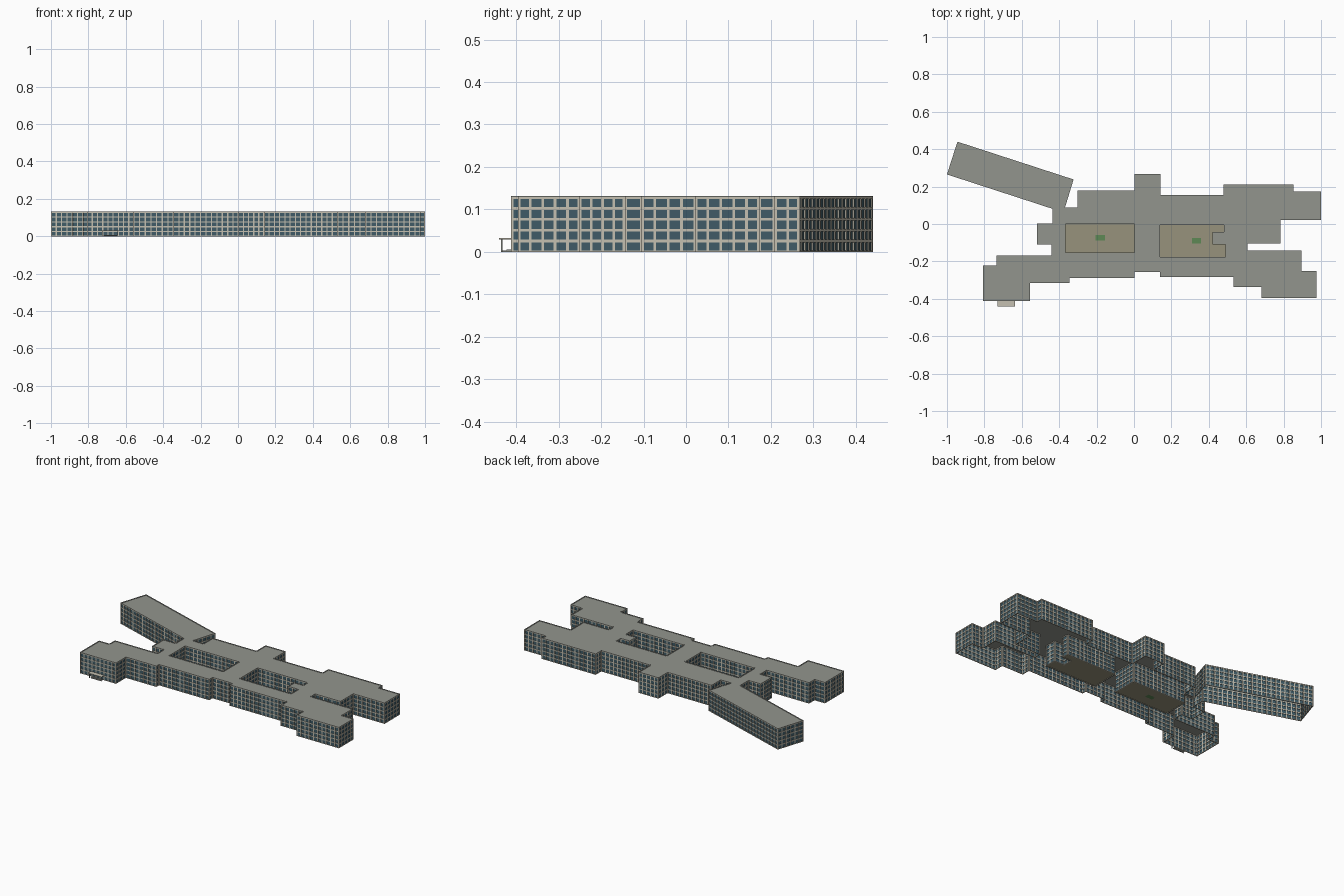
import bpy, bmesh
from mathutils import Vector
from mathutils.geometry import tessellate_polygon

if "Cube" in bpy.data.objects:
    bpy.data.objects.remove(bpy.data.objects["Cube"])

TOP = 0.131           # parapet top
ROOF = 0.129          # roof surface
FLOORS = 5
STOREY = 0.0255
PITCH = 0.029         # window spacing
DEPTH = 0.006         # facade frame thickness


def material(name, r, g, b):
    m = bpy.data.materials.new(name)
    m.diffuse_color = (r, g, b, 1)
    m.use_nodes = True
    m.node_tree.nodes["Principled BSDF"].inputs["Base Color"].default_value = m.diffuse_color
    return m


CREAM = material("cream_concrete", 0.56, 0.53, 0.44)
GLASS = material("teal_glass", 0.05, 0.105, 0.135)
GREY = material("roof_grey", 0.29, 0.30, 0.27)
PAVING = material("court_paving", 0.31, 0.29, 0.20)
GREEN = material("planting", 0.11, 0.25, 0.09)


def finish(bm, name, mat):
    me = bpy.data.meshes.new(name)
    bm.to_mesh(me)
    bm.free()
    me.materials.append(mat)
    ob = bpy.data.objects.new(name, me)
    bpy.context.collection.objects.link(ob)
    return ob


def add_prism(bm, o, u, v, z0, z1):
    """Box with corner o, plan edges u and v, between two heights."""
    base = [o, o + u, o + u + v, o + v]
    lo = [bm.verts.new((p.x, p.y, z0)) for p in base]
    hi = [bm.verts.new((p.x, p.y, z1)) for p in base]
    faces = [bm.faces.new(lo[::-1]), bm.faces.new(hi)]
    for i in range(4):
        j = (i + 1) % 4
        faces.append(bm.faces.new((lo[i], lo[j], hi[j], hi[i])))
    if u.cross(v) < 0:
        bmesh.ops.reverse_faces(bm, faces=faces)


def box(name, mat, x0, x1, y0, y1, z0, z1):
    bm = bmesh.new()
    add_prism(bm, Vector((x0, y0)), Vector((x1 - x0, 0)), Vector((0, y1 - y0)), z0, z1)
    return finish(bm, name, mat)


def flat(name, mat, loops, z):
    """Flat upward-facing sheet from an outline plus optional holes."""
    bm = bmesh.new()
    pts = [Vector((p[0], p[1], z)) for loop in loops for p in loop]
    vs = [bm.verts.new(p) for p in pts]
    for t in tessellate_polygon([[Vector((p[0], p[1], 0)) for p in l] for l in loops]):
        f = bm.faces.new([vs[i] for i in t])
        f.normal_update()
        if f.normal.z < 0:
            f.normal_flip()
    return finish(bm, name, mat)


def stepped(start, turns):
    """Right-angled outline: turns alternate between new x and new y."""
    pts = [start]
    for i, t in enumerate(turns):
        x, y = pts[-1]
        pts.append((t, y) if i % 2 == 0 else (x, t))
    return pts


def facade(name, loop):
    """Window wall along a loop that keeps the building on its right side."""
    frame, glass, cap = bmesh.new(), bmesh.new(), bmesh.new()
    for i, p in enumerate(loop):
        a, b = Vector(p), Vector(loop[(i + 1) % len(loop)])
        d = (b - a).normalized()
        length = (b - a).length
        inward = Vector((d.y, -d.x))
        # glazing sheet
        g0, g1 = a + inward * 0.0028, b + inward * 0.0028
        glass.faces.new([glass.verts.new((q.x, q.y, z)) for q, z in
                         ((g1, 0), (g0, 0), (g0, ROOF), (g1, ROOF))])
        # floor bands
        for k in range(FLOORS + 1):
            z = k * STOREY
            add_prism(frame, a, b - a, inward * DEPTH, max(0, z - 0.003), z + 0.003 - 0.0015 * (k == FLOORS))
        # piers
        n = max(1, round(length / PITCH))
        for k in range(n + 1):
            w = 0.0062 if 0 < k < n else 0.0036
            s = min(max(length * k / n - w / 2, 0), length - w)
            add_prism(frame, a + d * s, d * w, inward * DEPTH, 0, ROOF - 0.001)
        # parapet coping
        add_prism(cap, a, b - a, inward * DEPTH, ROOF - 0.001, TOP)
    finish(glass, name + "_windows", GLASS)
    finish(frame, name + "_frame", CREAM)
    finish(cap, name + "_coping", GREY)


# main footprint, clockwise, with the slanted wing on the back left
outline = [(-1.0, 0.265), (-0.944, 0.44), (-0.323, 0.238)] + stepped((-0.369, 0.088), [
    -0.302, 0.178, 0.003, 0.268, 0.142, 0.155, 0.478, 0.21, 0.853, 0.173,
    1.0, 0.021, 0.783, -0.105, 0.607, -0.143, 0.896, -0.25, 0.976, -0.396,
    0.682, -0.337, 0.532, -0.283, 0.138, -0.257, 0.003, -0.289, -0.345, -0.315,
    -0.556, -0.412, -0.807, -0.222, -0.735, -0.168, -0.441, -0.11, -0.519, 0.003,
    -0.435, 0.081])

# courtyards, counter-clockwise
court_left = stepped((-0.366, -0.152), [0.003, 0.0, -0.366])
court_right = stepped((0.139, -0.176), [0.49, -0.109, 0.42, -0.043, 0.482, -0.005, 0.139])

facade("outer", outline)
facade("left_court", court_left)
facade("right_court", court_right)
flat("roof", GREY, [outline, court_left, court_right], ROOF)

# courtyard floors and planting beds
for side, court, (cx, cy) in (("left", court_left, (-0.18, -0.073)),
                              ("right", court_right, (0.334, -0.09))):
    flat(side + "_court_floor", PAVING, [court], 0.002)
    box(side + "_planting_bed", GREEN, cx - 0.025, cx + 0.025, cy - 0.015, cy + 0.015, 0.002, 0.005)

# entrance canopy, posts and steps
box("entrance_canopy", CREAM, -0.73, -0.637, -0.44, -0.412, 0.029, 0.032)
for i, x in enumerate((-0.724, -0.643)):
    box(f"canopy_post_{i}", GREY, x - 0.0015, x + 0.0015, -0.4355, -0.4325, 0, 0.029)
box("entrance_step_lower", GREY, -0.72, -0.647, -0.432, -0.412, 0, 0.003)
box("entrance_step_upper", GREY, -0.72, -0.647, -0.423, -0.412, 0.003, 0.006)
